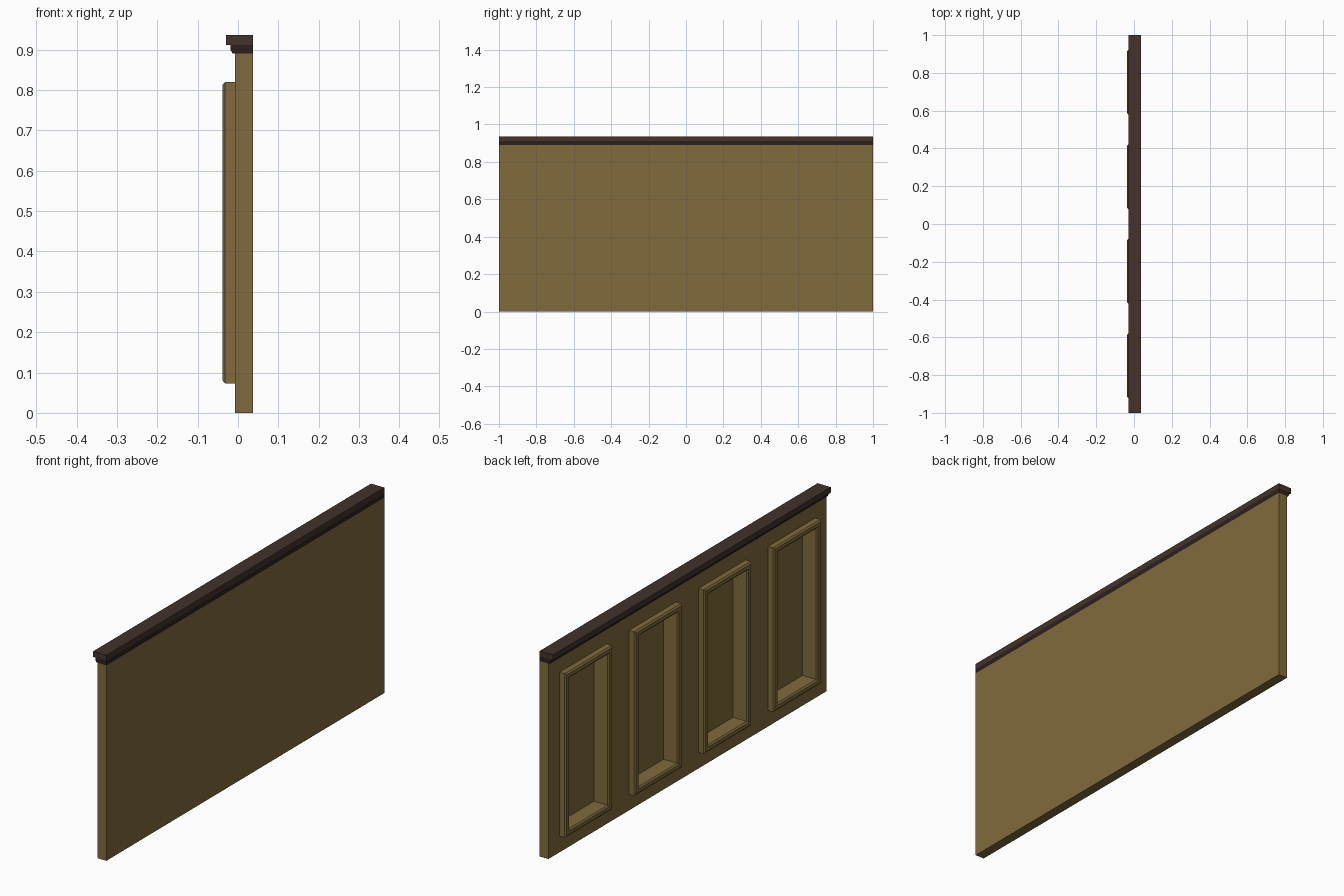
import bpy, bmesh

if "Cube" in bpy.data.objects:
    bpy.data.objects.remove(bpy.data.objects["Cube"])

BACK, FRONT, RIM = 0.037, -0.007, -0.038
Z_WALL = 0.89
HALF_Y, Z0, Z1 = 0.17, 0.073, 0.82   # outer size of a frame
BAND = 0.03                          # width of frame moulding
BAYS = (-0.75, -0.25, 0.25, 0.75)


def material(name, rgb):
    m = bpy.data.materials.new(name)
    m.diffuse_color = (*rgb, 1)
    m.use_nodes = True
    m.node_tree.nodes["Principled BSDF"].inputs["Base Color"].default_value = m.diffuse_color
    return m


WOOD = material("golden_wood", (0.22, 0.147, 0.045))
DARK = material("dark_wood", (0.054, 0.033, 0.023))
DARKER = material("darker_wood", (0.024, 0.014, 0.012))


def finish(bm, name, mat):
    bmesh.ops.remove_doubles(bm, verts=bm.verts, dist=1e-5)
    bmesh.ops.recalc_face_normals(bm, faces=bm.faces)
    me = bpy.data.meshes.new(name)
    bm.to_mesh(me)
    bm.free()
    me.materials.append(mat)
    ob = bpy.data.objects.new(name, me)
    bpy.context.collection.objects.link(ob)
    return ob


def rect(bm, x, y0, y1, z0, z1):
    return [bm.verts.new((x, y, z)) for y, z in ((y0, z0), (y1, z0), (y1, z1), (y0, z1))]


def frame_rect(bm, yc, inset, x):
    return rect(bm, x, yc - HALF_Y + inset, yc + HALF_Y - inset, Z0 + inset, Z1 - inset)


def bridge(bm, a, b, skip=()):
    for i in range(4):
        if i not in skip:
            j = (i + 1) % 4
            bm.faces.new((a[i], a[j], b[j], b[i]))


def add_bay(bm, yc):
    # one wall bay with a deep recess; only the outer wall ends are closed
    skip = [s for s, hide in ((1, yc < 0.7), (3, yc > -0.7)) if hide]
    back = rect(bm, BACK, yc - 0.25, yc + 0.25, 0, Z_WALL)
    front = rect(bm, FRONT, yc - 0.25, yc + 0.25, 0, Z_WALL)
    mouth = frame_rect(bm, yc, BAND, FRONT)
    floor = frame_rect(bm, yc, BAND, BACK - 0.001)
    bm.faces.new(back)
    bridge(bm, back, front, skip)
    bridge(bm, front, mouth)
    bridge(bm, mouth, floor)
    bm.faces.new(floor)


# wall panels, jointed at y = -0.5 and y = 0.5
for name, bays in (("wall_end_a", BAYS[:1]), ("wall_centre", BAYS[1:3]), ("wall_end_b", BAYS[3:])):
    bm = bmesh.new()
    for yc in bays:
        add_bay(bm, yc)
    finish(bm, name, WOOD)

# raised frame mouldings with chamfered rims
PROFILE = ((0, FRONT), (0, RIM + 0.006), (0.007, RIM), (BAND - 0.007, RIM),
           (BAND, RIM + 0.006), (BAND, FRONT))
for n, yc in enumerate(BAYS):
    bm = bmesh.new()
    loops = [frame_rect(bm, yc, inset, x) for inset, x in PROFILE]
    for a, b in zip(loops, loops[1:]):
        bridge(bm, a, b)
    finish(bm, f"panel_frame_{n + 1}", WOOD)


def rail(name, profile, mat):
    # x-z profile extruded along the whole length
    bm = bmesh.new()
    face = bm.faces.new([bm.verts.new((x, -1, z)) for x, z in profile])
    ext = bmesh.ops.extrude_face_region(bm, geom=[face])["geom"]
    bmesh.ops.translate(bm, vec=(0, 2, 0), verts=[v for v in ext if isinstance(v, bmesh.types.BMVert)])
    return finish(bm, name, mat)


# under-cap moulding and top cap
rail("cap_moulding", ((BACK, 0.89), (-0.013, 0.89), (-0.019, 0.90), (-0.019, 0.911), (BACK, 0.911)), DARKER)
rail("top_cap", ((BACK, 0.911), (-0.03, 0.911), (-0.03, 0.936), (BACK, 0.936)), DARK)
